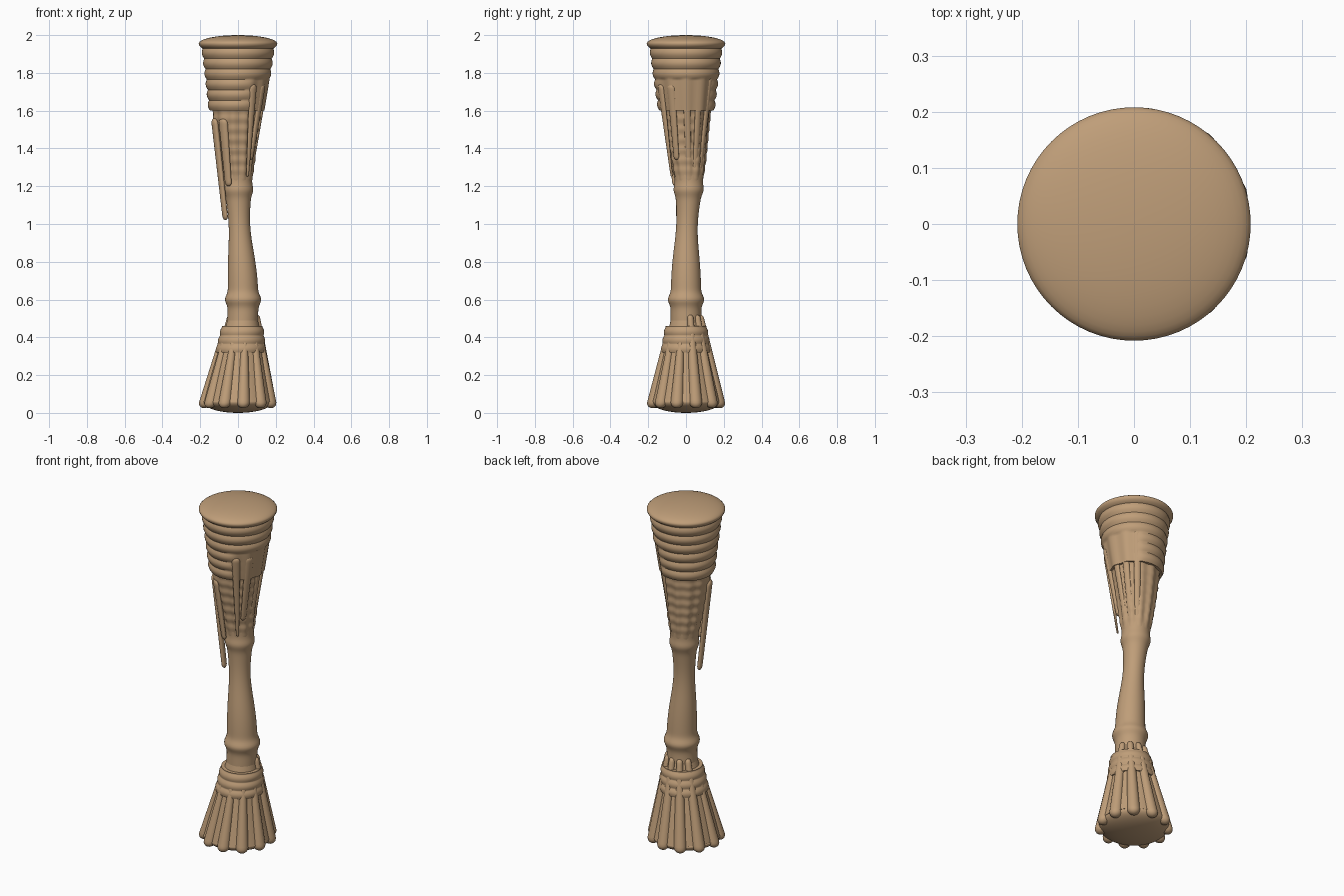
import bpy
import bmesh
from math import sin, cos, pi, radians, exp, sqrt
from mathutils import Vector

cube = bpy.data.objects.get("Cube")
if cube:
    bpy.data.objects.remove(cube, do_unlink=True)

# Single warm clay colour
clay = bpy.data.materials.new("warm_clay")
clay.use_nodes = True
tan_colour = (0.52, 0.34, 0.19, 1)
clay.diffuse_color = tan_colour
clay.node_tree.nodes["Principled BSDF"].inputs["Base Color"].default_value = tan_colour


def bump(z, middle, width):
    """Smooth hump that peaks at one height."""
    return exp(-((z - middle) / width) ** 2)


def mix(a, b, t):
    return a + (b - a) * t


def axis(z):
    """Centre line of the slightly crooked stem."""
    x = 0.027 * bump(z, 0.6, 0.35) - 0.008 * bump(z, 1.5, 0.2)
    y = 0.015 * bump(z, 1.25, 0.25)
    return Vector((x, y, z))


def flat_wall(angle, z):
    return 0


def skin(name, rings, relief=flat_wall, sides=64, squash=1, facing=0):
    """Skin horizontal rings, each given as a centre and a radius."""
    bm = bmesh.new()
    loops = []
    for centre, radius in rings:
        loop = []
        for i in range(sides):
            angle = 2 * pi * i / sides
            reach = radius + relief(angle, centre.z)
            u, v = reach * cos(angle) * squash, reach * sin(angle)
            offset = Vector((u * cos(facing) - v * sin(facing),
                             u * sin(facing) + v * cos(facing), 0))
            loop.append(bm.verts.new(centre + offset))
        loops.append(loop)
    for low, high in zip(loops, loops[1:]):
        for i in range(sides):
            j = (i + 1) % sides
            bm.faces.new((low[i], low[j], high[j], high[i]))
    bm.faces.new(loops[0])
    bm.faces.new(loops[-1])
    bmesh.ops.recalc_face_normals(bm, faces=bm.faces)
    mesh = bpy.data.meshes.new(name)
    bm.to_mesh(mesh)
    bm.free()
    mesh.materials.append(clay)
    obj = bpy.data.objects.new(name, mesh)
    bpy.context.collection.objects.link(obj)
    bpy.ops.object.select_all(action="DESELECT")
    obj.select_set(True)
    bpy.context.view_layer.objects.active = obj
    bpy.ops.object.shade_smooth_by_angle(angle=radians(50))


def turned(name, bottom, top, radius, relief=flat_wall, steps=48):
    """Round part of the stem whose radius follows a rule of height."""
    heights = [mix(bottom, top, i / steps) for i in range(steps + 1)]
    skin(name, [(axis(z), radius(z)) for z in heights], relief)


def cone(bottom, top, low_radius, high_radius):
    """Radius rule for a straight taper."""
    return lambda z: mix(low_radius, high_radius, (z - bottom) / (top - bottom))


def limb(name, low, high, low_radius, high_radius, squash=1, facing=0):
    """Straight tapering strand with rounded ends."""
    low, high = Vector(low), Vector(high)
    length = high.z - low.z
    steps = 32
    rings = []
    for i in range(steps + 1):
        t = (1 - cos(pi * i / steps)) / 2
        radius = mix(low_radius, high_radius, t)
        near_end = min(1, min(t, 1 - t) * length / radius)
        rounding = sqrt(1 - (1 - near_end) ** 2)
        rings.append((low.lerp(high, t), max(radius * rounding, 0.001)))
    skin(name, rings, sides=20, squash=squash, facing=facing)


def dome(name, height, radius, rise, drop):
    """Flattened ball with different depths above and below its rim."""
    steps = 24
    rings = []
    for i in range(steps + 1):
        tilt = pi * (i / steps - 0.5)
        depth = rise if tilt > 0 else drop
        centre = Vector((0, 0, height + depth * sin(tilt)))
        rings.append((centre, max(radius * cos(tilt), 0.001)))
    skin(name, rings)


# Surface reliefs: stacked bands, upright ribs and the cuff rings
def cup_relief(angle, z):
    away = abs((angle + pi) % (2 * pi) - pi)
    panel = 1 / (1 + exp((away - 1.1) * 14)) if z < 1.77 else 0
    bands = 0.009 * abs(sin(pi * (z - 1.6) / 0.055))
    ribs = 0.004 * cos(11 * angle)
    return mix(bands, ribs, panel)


def taper_relief(angle, z):
    fade = min(1, max(0, (z - 1.22) * 12))
    return fade * (0.004 * cos(11 * angle) + 0.002 * sin(z * 114))


def cuff_relief(angle, z):
    return 0.006 * abs(sin(pi * (z - 0.32) / 0.045))


# Shaft: narrow waist swelling both ways, with two soft collars
def shaft_radius(z):
    waist = 0.081 - 0.024 * bump(z, 1, 0.2)
    return waist + 0.015 * bump(z, 0.6, 0.03) + 0.009 * bump(z, 1.18, 0.03)


# Stem from the top down
dome("lid", height=1.955, radius=0.208, rise=0.045, drop=0.06)
turned("cup_bands", 1.6, 1.93, cone(1.6, 1.93, 0.142, 0.186), cup_relief)
turned("cup_taper", 1.2, 1.64, cone(1.2, 1.64, 0.07, 0.135), taper_relief)
turned("shaft", 0.42, 1.27, shaft_radius, steps=90)
turned("cuff", 0.32, 0.46, cone(0.32, 0.46, 0.13, 0.106), cuff_relief)
turned("foot", 0.06, 0.49, cone(0.06, 0.49, 0.185, 0.081))
dome("foot_underside", height=0.06, radius=0.185, rise=0.02, drop=0.06)

# Rounded flutes fanning down the foot; those at the back climb past the cuff
flute_count = 11
for k in range(flute_count):
    angle = radians(17) + 2 * pi * k / flute_count
    outward = Vector((cos(angle), sin(angle), 0))
    top = 0.52 if sin(angle) > 0.2 else 0.4
    reach = mix(0.184, 0.08, top / 0.5)
    limb(f"foot_flute_{k + 1}", outward * 0.18 + Vector((0, 0, 0.025)),
         axis(top) + outward * reach, low_radius=0.036, high_radius=0.016)

# Drips hanging from the cup, flattened against its wall
limb("front_long_drip", (0.05, -0.075, 1.25), (0.08, -0.135, 1.74),
     low_radius=0.008, high_radius=0.023, squash=0.6, facing=radians(-55))
limb("front_short_drip", (0.068, -0.05, 1.34), (0.13, -0.08, 1.74),
     low_radius=0.015, high_radius=0.024, squash=0.6, facing=radians(-30))
limb("side_long_drip", (-0.066, -0.03, 1.02), (-0.125, -0.04, 1.56),
     low_radius=0.022, high_radius=0.028, squash=0.6, facing=radians(200))
limb("side_short_drip", (-0.05, -0.055, 1.2), (-0.08, -0.09, 1.56),
     low_radius=0.02, high_radius=0.028, squash=0.6, facing=radians(230))

# Upright ribs running down the plain side of the cup
for k in range(3):
    facing = radians(28 * k)
    outward = Vector((cos(facing), sin(facing), 0))
    limb(f"cup_rib_{k + 1}", axis(1.27) + outward * 0.07, axis(1.78) + outward * 0.155,
         low_radius=0.014, high_radius=0.02, squash=0.6, facing=facing)
